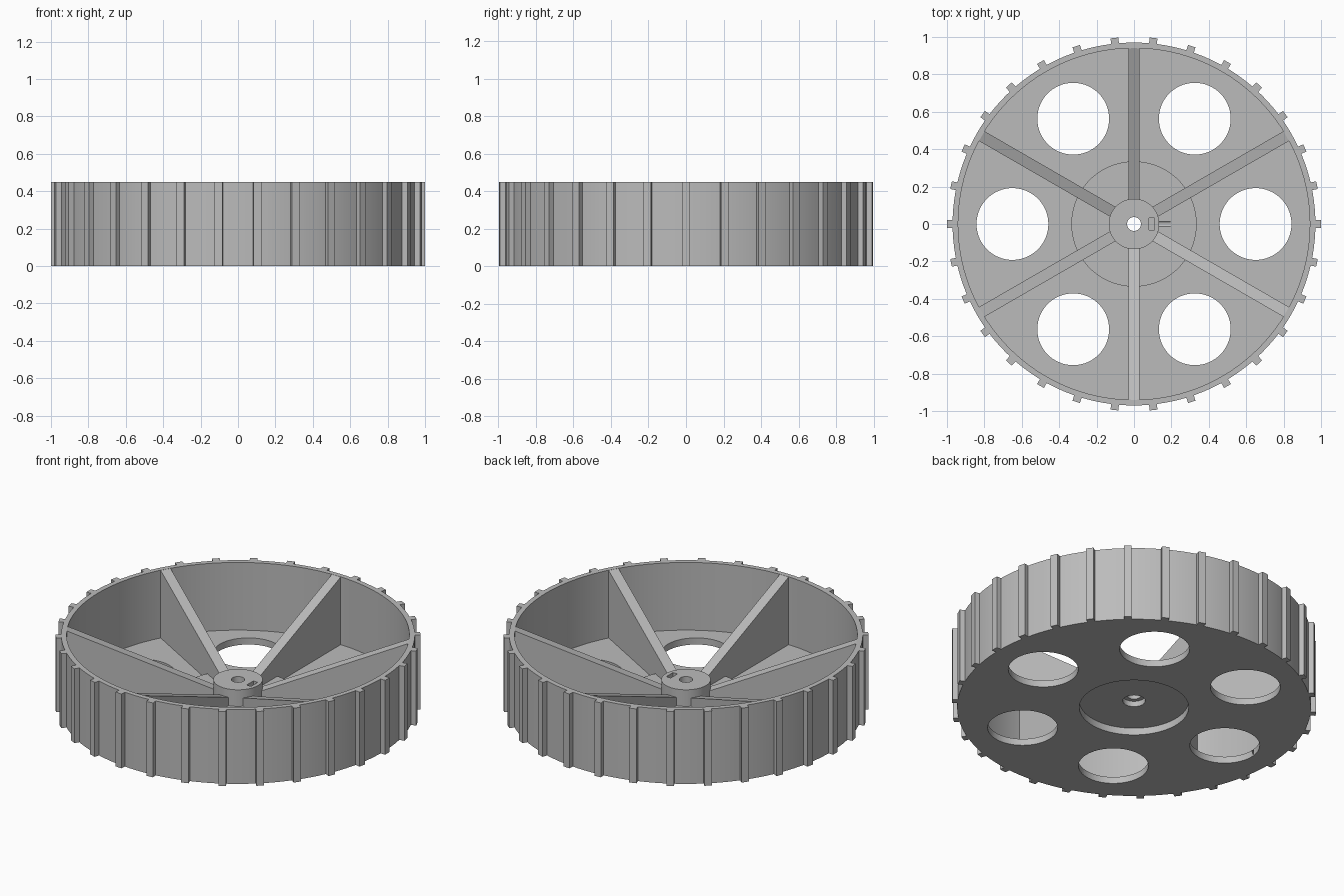
import bpy, bmesh
from math import radians, cos, sin, pi
from mathutils import Matrix, Vector

if "Cube" in bpy.data.objects:
    bpy.data.objects.remove(bpy.data.objects["Cube"])

grey = bpy.data.materials.new("plain grey plastic")
grey.use_nodes = True
COLOUR = (0.5, 0.5, 0.5, 1)
grey.diffuse_color = COLOUR
grey.node_tree.nodes["Principled BSDF"].inputs["Base Color"].default_value = COLOUR

HEIGHT, RIM, INNER = 0.45, 0.97, 0.94
FLOOR, BOSS, HUB = 0.04, 0.08, 0.18


def make_object(name, bm):
    bmesh.ops.recalc_face_normals(bm, faces=bm.faces[:])
    mesh = bpy.data.meshes.new(name)
    bm.to_mesh(mesh)
    bm.free()
    mesh.materials.append(grey)
    obj = bpy.data.objects.new(name, mesh)
    bpy.context.collection.objects.link(obj)
    return obj


def lathe(profile, steps):
    """Closed profile of (radius, z) turned about the z axis."""
    bm = bmesh.new()
    rings = [[bm.verts.new((r * cos(2 * pi * i / steps), r * sin(2 * pi * i / steps), z))
              for r, z in profile] for i in range(steps)]
    count = len(profile)
    for i in range(steps):
        a, b = rings[i], rings[(i + 1) % steps]
        for j in range(count):
            k = (j + 1) % count
            bm.faces.new((a[j], b[j], b[k], a[k]))
    return bm


def box(bm, centre, size):
    bmesh.ops.create_cube(bm, size=1, matrix=Matrix.LocRotScale(Vector(centre), None, Vector(size)))


def cylinder(bm, radius, depth, matrix, steps=64):
    bmesh.ops.create_cone(bm, cap_ends=True, segments=steps, radius1=radius,
                          radius2=radius, depth=depth, matrix=matrix)


def radial_copies(name, build, count, start=0):
    """Build one part along +x and repeat it around the axle."""
    for i in range(count):
        bm = bmesh.new()
        build(bm)
        turn = Matrix.Rotation(radians(start) + 2 * pi * i / count, 4, 'Z')
        bmesh.ops.transform(bm, matrix=turn, verts=bm.verts[:])
        make_object(f"{name}_{i + 1}", bm)


# Wheel body: rim, floor, raised boss with hollow underside, hub and stepped bore
body = make_object("wheel_body", lathe([
    (RIM, 0), (RIM, HEIGHT), (INNER, HEIGHT), (INNER, FLOOR),
    (0.335, FLOOR), (0.335, BOSS), (0.135, BOSS), (0.135, HUB),
    (0.037, HUB), (0.037, 0.075), (0.062, 0.075), (0.062, 0.042),
    (0.3, 0.042), (0.3, 0)], 144))

# Cutters: six floor holes, nut slot and set screw channel
cut = bmesh.new()
for i in range(6):
    a = i * pi / 3
    cylinder(cut, 0.192, 0.3, Matrix.Translation((0.65 * cos(a), 0.65 * sin(a), 0)))
cutter = make_object("hole_cutter", cut)
cut = bmesh.new()
box(cut, (0.095, 0, 0.17), (0.03, 0.064, 0.2))
slot = make_object("slot_cutter", cut)
cut = bmesh.new()
cylinder(cut, 0.018, 0.195, Matrix.Translation((0.0975, 0, 0.092)) @ Matrix.Rotation(pi / 2, 4, 'Y'), 24)
channel = make_object("channel_cutter", cut)

bpy.context.view_layer.objects.active = body
body.select_set(True)
for tool in (cutter, slot, channel):
    tool.hide_render = True
    mod = body.modifiers.new("cut", 'BOOLEAN')
    mod.operation, mod.solver, mod.object = 'DIFFERENCE', 'EXACT', tool
    bpy.ops.object.modifier_apply(modifier=mod.name)
    bpy.data.objects.remove(tool)
bpy.ops.object.shade_smooth_by_angle(angle=radians(30))


# Tapered spokes rising from the hub to the rim
def spoke(bm):
    outline = [(0.12, 0.06), (0.32, 0.06), (0.33, 0.02), (0.95, 0.02),
               (0.95, 0.449), (INNER, 0.449), (0.12, 0.125)]
    face = bm.faces.new([bm.verts.new((x, -0.03, z)) for x, z in outline])
    out = bmesh.ops.extrude_face_region(bm, geom=[face])
    moved = [v for v in out["geom"] if isinstance(v, bmesh.types.BMVert)]
    bmesh.ops.translate(bm, verts=moved, vec=(0, 0.06, 0))


radial_copies("spoke", spoke, 6, 30)

# Grip ribs around the outside of the rim
radial_copies("tread_rib", lambda bm: box(bm, (0.98, 0, HEIGHT / 2), (0.04, 0.042, HEIGHT)), 30)
